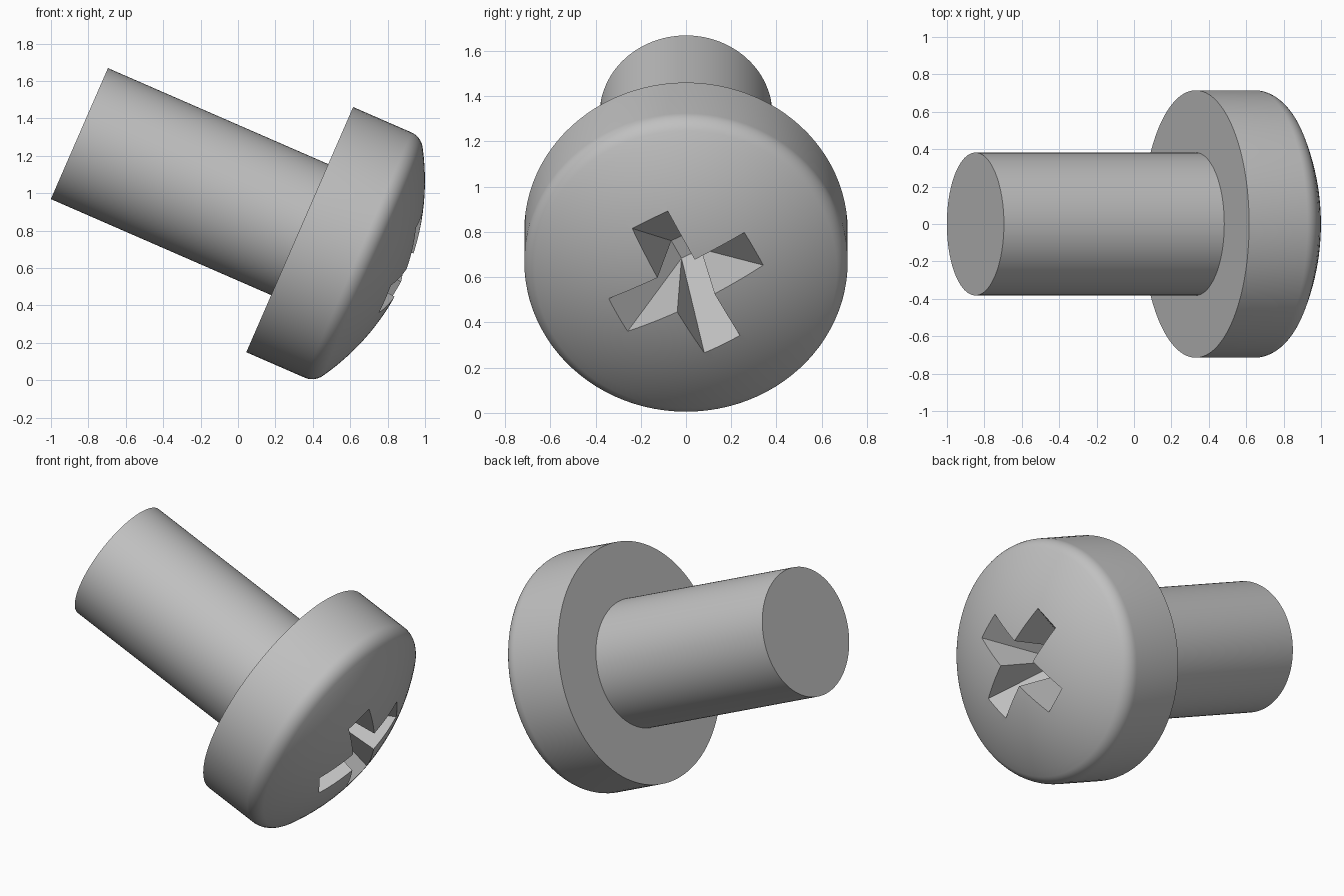
import bpy, bmesh, math
from mathutils import Matrix

if "Cube" in bpy.data.objects:
    bpy.data.objects.remove(bpy.data.objects["Cube"], do_unlink=True)

SEGMENTS = 96
HEAD_R, SHAFT_R, SHAFT_LEN = 0.715, 0.382, 1.285
DOME_R, APEX, FILLET = 1.27, 0.615, 0.1

# Local x runs along the screw axis, with 0 at the underside of the head
PLACE = Matrix.Translation((0.33, 0, 0.805)) @ Matrix.Rotation(math.radians(23.55), 4, "Y")

steel = bpy.data.materials.new("grey_steel")
steel.use_nodes = True
colour = (0.53, 0.53, 0.53, 1)
steel.diffuse_color = colour
steel.node_tree.nodes["Principled BSDF"].inputs["Base Color"].default_value = colour


def add_object(name, bm):
    bmesh.ops.recalc_face_normals(bm, faces=bm.faces)
    mesh = bpy.data.meshes.new(name)
    bm.to_mesh(mesh)
    bm.free()
    mesh.materials.append(steel)
    obj = bpy.data.objects.new(name, mesh)
    obj.matrix_world = PLACE
    bpy.context.collection.objects.link(obj)
    return obj


def lathe(name, profile):
    """Turn (axial, radius) points around the screw axis; radius 0 makes a pole."""
    bm = bmesh.new()
    verts = [bm.verts.new((a, 0, r)) for a, r in profile]
    edges = [bm.edges.new(pair) for pair in zip(verts, verts[1:])]
    bmesh.ops.spin(bm, geom=verts + edges, cent=(0, 0, 0), axis=(1, 0, 0),
                   angle=math.tau, steps=SEGMENTS, use_duplicate=False)
    bmesh.ops.remove_doubles(bm, verts=bm.verts, dist=1e-5)
    return add_object(name, bm)


def smooth(obj):
    bpy.ops.object.select_all(action="DESELECT")
    obj.select_set(True)
    bpy.context.view_layer.objects.active = obj
    bpy.ops.object.shade_smooth_by_angle(angle=math.radians(25))


# Shaft: plain cylinder with a flat end
shaft = lathe("shaft", [(-SHAFT_LEN, 0), (-SHAFT_LEN, SHAFT_R), (0, SHAFT_R)])

# Head: straight side, tangent fillet, shallow dome
dome_centre = APEX - DOME_R
fillet_r = HEAD_R - FILLET
join = math.asin(fillet_r / (DOME_R - FILLET))
fillet_a = dome_centre + (DOME_R - FILLET) * math.cos(join)
profile = [(0, 0), (0, HEAD_R)]
for i in range(9):
    t = math.pi / 2 + (join - math.pi / 2) * i / 8
    profile.append((fillet_a + FILLET * math.cos(t), fillet_r + FILLET * math.sin(t)))
for i in range(1, 15):
    t = join * (1 - i / 14)
    profile.append((dome_centre + DOME_R * math.cos(t), DOME_R * math.sin(t)))
profile[-1] = (APEX, 0)
head = lathe("head", profile)

# Cross recess cutter: four tapering arms meeting at a small square floor
floor_a, top_a, half = 0.155, 0.75, 0.048
width = half + (top_a - floor_a) * 0.1
reach = half + (top_a - floor_a) * 0.71
bm = bmesh.new()
floor, inner, tips = [], [], []
for k in range(4):
    turn = Matrix.Rotation(math.radians(28 + 90 * k), 4, "X")
    put = lambda a, y, z: bm.verts.new(turn @ Matrix.Translation((a, y, z)).translation)
    floor.append(put(floor_a, half, half))
    inner.append(put(top_a, width, width))
    tips.append((put(top_a, reach, -width), put(top_a, reach, width)))
outline = []
for k in range(4):
    low, high = tips[k]
    bm.faces.new((floor[k - 1], low, high, floor[k]))
    bm.faces.new((floor[k - 1], inner[k - 1], low))
    bm.faces.new((floor[k], high, inner[k]))
    outline += [low, high, inner[k]]
bm.faces.new(floor)
bm.faces.new(outline)
cutter = add_object("recess_cutter", bm)
cutter.hide_render = True

cut = head.modifiers.new("cross_recess", "BOOLEAN")
cut.operation = "DIFFERENCE"
cut.solver = "EXACT"
cut.object = cutter
bpy.context.view_layer.objects.active = head
bpy.ops.object.modifier_apply(modifier=cut.name)
bpy.data.objects.remove(cutter, do_unlink=True)

for part in (shaft, head):
    smooth(part)
